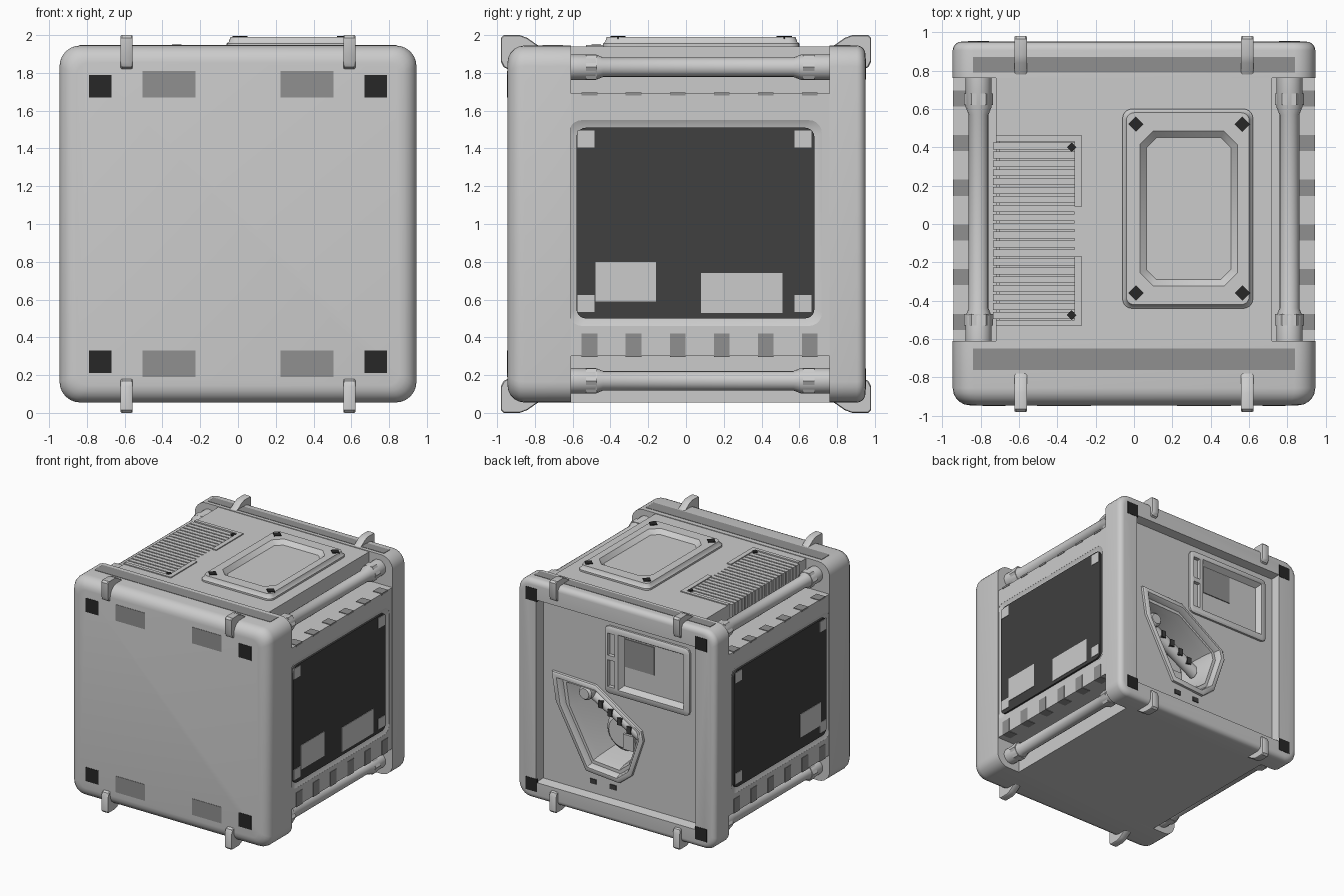
import bpy, bmesh, math

if "Cube" in bpy.data.objects:
    bpy.data.objects.remove(bpy.data.objects["Cube"])

BLACK, DARK, MID, LIGHT = (.02, .02, .02, 1), (.05, .05, .05, 1), (.28, .28, .28, 1), (.62, .62, .62, 1)
mats = {}


def paint(o, color):
    if color is None:
        return
    if color not in mats:
        mats[color] = bpy.data.materials.new("tone_%d" % len(mats))
        mats[color].diffuse_color = color
    o.data.materials.append(mats[color])


def soften(o, angle=35):
    o.data.shade_smooth()
    o.data.set_sharp_from_angle(angle=math.radians(angle))


def loft(name, axis, sections, color=None, caps=(True, True), smooth=35):
    """Skin a list of (position on axis, 2D loop) sections into one mesh."""
    place = {'x': lambda t, u, v: (t, u, v), 'y': lambda t, u, v: (u, t, v),
             'z': lambda t, u, v: (u, v, t)}[axis]
    bm = bmesh.new()
    rings = [[bm.verts.new(place(t, u, v)) for u, v in pts] for t, pts in sections]
    for a, b in zip(rings, rings[1:]):
        for i in range(len(a)):
            j = (i + 1) % len(a)
            bm.faces.new((a[i], a[j], b[j], b[i]))
    if caps[0]:
        bm.faces.new(rings[0])
    if caps[1]:
        bm.faces.new(rings[-1])
    bmesh.ops.recalc_face_normals(bm, faces=bm.faces)
    me = bpy.data.meshes.new(name)
    bm.to_mesh(me)
    bm.free()
    o = bpy.data.objects.new(name, me)
    bpy.context.collection.objects.link(o)
    paint(o, color)
    if smooth:
        soften(o, smooth)
    return o


def rrect(x0, x1, y0, y1, r=0, n=5, inset=0):
    """Rectangle loop with optional rounded (n > 1) or chamfered (n = 1) corners."""
    x0, x1, y0, y1, r = x0 + inset, x1 - inset, y0 + inset, y1 - inset, max(r - inset * .5, 0)
    if r == 0:
        return [(x0, y0), (x1, y0), (x1, y1), (x0, y1)]
    out = []
    for k, (cx, cy) in enumerate([(x1 - r, y1 - r), (x0 + r, y1 - r), (x0 + r, y0 + r), (x1 - r, y0 + r)]):
        for i in range(n + 1):
            a = math.pi / 2 * (k + i / n)
            out.append((cx + r * math.cos(a), cy + r * math.sin(a)))
    return out


def circle(cx, cy, r, n=16):
    return [(cx + r * math.cos(2 * math.pi * i / n), cy + r * math.sin(2 * math.pi * i / n)) for i in range(n)]


def scaled(pts, s):
    cx, cy = (sum(c) / len(pts) for c in zip(*pts))
    return [(cx + (x - cx) * s, cy + (y - cy) * s) for x, y in pts]


def box(name, x0, x1, y0, y1, z0, z1, color=None):
    return loft(name, 'z', [(z0, rrect(x0, x1, y0, y1)), (z1, rrect(x0, x1, y0, y1))], color, smooth=0)


def cut(objs, cutter):
    for o in objs:
        m = o.modifiers.new("cut", 'BOOLEAN')
        m.operation, m.solver, m.object = 'DIFFERENCE', 'EXACT', cutter
        ev = o.evaluated_get(bpy.context.evaluated_depsgraph_get())
        me = bpy.data.meshes.new_from_object(ev)
        o.modifiers.clear()
        o.data = me
        soften(o)
    bpy.data.objects.remove(cutter)


# Main body: square section with a notch along each long edge
half = [(.72, .055), (.72, .3), (.94, .3), (.94, 1.69), (.72, 1.69), (.72, 1.94)]
profile = half + [(-x, z) for x, z in reversed(half)]
body = loft("body", 'y', [(-.63, profile), (.77, profile)])


# Front cap and back frame: rounded slabs with rounded outer edges
def slab(name, inner, outer, r):
    d = 1 if outer > inner else -1
    secs = [(inner, 0)] + [(outer - d * r * (1 - math.sin(a)), r * (1 - math.cos(a)))
                           for a in [math.pi / 2 * i / 5 for i in range(6)]]
    return loft(name, 'y', [(y, rrect(-.945, .945, .055, 1.945, .11, 6, i)) for y, i in secs])


front_cap = slab("front_cap", -.61, -.945, .09)
back_frame = slab("back_frame", .76, .95, .045)

# Side panels: nearly flush dark panels inside a shallow bevelled groove
for s, side in ((1, "right"), (-1, "left")):
    outer, inner = rrect(-.62, .72, .46, 1.55, .07), rrect(-.62, .72, .46, 1.55, .07, 5, .04)
    cut([body], loft("cutter", 'x', [(s * .99, outer), (s * .939, outer), (s * .918, inner)]))
    loft(side + "_panel", 'x', [(s * .9, inner), (s * .934, inner)], DARK)
    rects = [(y, y + .09, z, z + .09) for y in (-.575, .575) for z in (.535, 1.405)]
    rects += [(-.48, -.16, .59, .8), (.08, .51, .53, .74)] if s > 0 else [(-.5, -.22, .6, .8)]
    for i, r in enumerate(rects):
        loft("%s_panel_label_%d" % (side, i), 'x', [(s * .93, rrect(*r)), (s * .938, rrect(*r))], LIGHT, smooth=0)
    # Edge tubes with thicker end fittings, and teeth markings on the ledges
    for z, lvl in ((.17, "lower"), (1.83, "upper")):
        secs = [(-.62, .068), (-.48, .068), (-.44, .052), (.57, .052), (.61, .068), (.77, .068)]
        loft("%s_%s_tube" % (side, lvl), 'y', [(y, circle(s * .81, z, r)) for y, r in secs])
        for e, y in enumerate((-.5, .65)):
            c = circle(s * .81, z, .076, 6)
            loft("%s_%s_tube_nut_%d" % (side, lvl, e), 'y', [(y - .03, c), (y + .03, c)], smooth=0)
    for i in range(6):
        y = -.51 + i * .233
        a, b = sorted((s * .86, s * .944))
        c, d = sorted((s * .93, s * .944))
        box("%s_top_tooth_%d" % (side, i), a, b, y - .042, y + .042, 1.68, 1.695, MID)
        box("%s_low_tooth_%d" % (side, i), c, d, y - .042, y + .042, .296, .42, MID)
        box("%s_under_tooth_%d" % (side, i), a, b, y - .042, y + .042, .296, .31, MID)

# Clips bridging the front and back edges
clip = [(.75, .93), (.79, .95), (.84, .985), (.88, 1), (.965, 1), (.98, .985),
        (.98, .86), (.965, .83), (.935, .815), (.91, .83), (.84, .9)]
for sy, fb in ((-1, "front"), (1, "back")):
    for sz, tb in ((1, "top"), (-1, "bottom")):
        for sx in (-1, 1):
            pts = [(sy * y, 1 + sz * z) for y, z in clip]
            loft("%s_%s_clip" % (fb, tb), 'x',
                 [(sx * .59 - .032, scaled(pts, .95)), (sx * .59 - .025, pts),
                  (sx * .59 + .025, pts), (sx * .59 + .032, scaled(pts, .95))])

# Front and back corner pads and front labels
for sx in (-1, 1):
    for z in (.27, 1.73):
        box("front_corner_pad", sx * .73 - .06, sx * .73 + .06, -.948, -.94, z - .06, z + .06, BLACK)
        zz = .26 if z < 1 else 1.74
        box("front_label", sx * .365 - .14, sx * .365 + .14, -.948, -.94, zz - .07, zz + .07, MID)
        zb = .18 if z < 1 else 1.82
        box("back_corner_pad", sx * .81 - .055, sx * .81 + .055, .94, .953, zb - .055, zb + .055, BLACK)
box("front_top_strip", -.84, .84, -.76, -.65, 1.93, 1.948, MID)
box("back_top_strip", -.84, .84, .79, .87, 1.93, 1.948, MID)

# Roof hatch: tapered plate with an eight-sided sunken centre and diamond bolts
hatch = (-.06, .62, -.44, .6)
well = (.03, .54, -.325, .485)
hatch_plate = loft("roof_hatch", 'z', [(1.9, rrect(*hatch, .05)), (1.955, rrect(*hatch, .05)),
                                       (1.965, rrect(*hatch, .05, 5, .012)), (1.99, rrect(*hatch, .05, 5, .02))])
cut([hatch_plate], loft("cutter", 'z', [(2.05, rrect(*well, .07, 1)), (1.991, rrect(*well, .07, 1)),
                                        (1.955, rrect(*well, .07, 1, .035))]))
for x in (.01, .565):
    for y in (-.36, .52):
        loft("hatch_bolt", 'z', [(1.98, circle(x, y, .04, 4)), (1.996, circle(x, y, .04, 4))], BLACK, smooth=0)

# Roof radiator: ribbed top, fins showing in the left channel, brackets
cut([body], box("cutter", -.8, -.31, -.5, .43, 1.79, 2.1))
box("radiator_core", -.7, -.3, -.51, .44, 1.78, 1.928)
for i in range(20):
    y = -.4767 + i * .0465
    box("radiator_fin", -.735, -.305, y - .018, y + .018, 1.78, 1.94)
for y0, y1, e0, e1 in ((.09, .46, .43, .46), (-.53, -.17, -.53, -.5)):
    box("radiator_bracket", -.31, -.27, y0, y1, 1.93, 1.948)
    box("radiator_bracket_arm", -.72, -.29, e0, e1, 1.93, 1.948)
for y in (.4, -.475):
    loft("radiator_bolt", 'z', [(1.93, circle(-.325, y, .025, 4)), (1.95, circle(-.325, y, .025, 4))], BLACK, smooth=0)

# Back panel recess and the angular service opening
P = .875
cut([back_frame], loft("cutter", 'y', [(1.1, rrect(-.755, .765, .205, 1.78)), (.951, rrect(-.755, .765, .205, 1.78)),
                                       (P, rrect(-.74, .75, .22, 1.765))]))
port = [(.66, 1.18), (.24, 1.165), (-.2, .88), (-.22, .8), (-.11, .47), (.01, .375), (.33, .4), (.62, .93)]
cut([back_frame, body], loft("cutter", 'y', [(1.1, scaled(port, .93)), (.45, scaled(port, .93))]))
rim = [(-.02, 1.0), (.02, .99), (.028, .96), (.028, .89), (.015, .87), (-.03, .85), (-.03, .78), (-.1, .74), (-.38, .68)]
loft("service_port_rim", 'y', [(P + y, scaled(port, k)) for y, k in rim], caps=(False, True))

# Fittings inside the opening: slanted pipe, valve knob and drum
loft("port_pipe", 'x', [(.44, circle(.68, 1.0, .055)), (-.06, circle(.68, .72, .055))])
loft("port_valve", 'y', [(.55, circle(.42, 1.0, .06)), (.77, circle(.42, 1.0, .06)), (.79, circle(.42, 1.0, .045))])
loft("port_drum", 'y', [(.49, circle(.16, .68, .17, 24)), (.6, circle(.16, .68, .17, 24)), (.64, circle(.16, .68, .13, 24))])
for i in range(4):
    x = .3 - i * .09
    z = 1.0 - (.44 - x) * .56
    box("port_pipe_band", x - .02, x + .02, .71, .742, z - .03, z + .03, DARK)
box("port_label", .04, .14, .63, .66, .55, .68, LIGHT)

# Screen housing: raised frame with a screen well and two narrow windows
scr = (-.66, .15, 1.13, 1.71)
inn = (-.61, .02, 1.18, 1.66)
screen = loft("screen_housing", 'y', [(.8, rrect(*scr, .04, 2)), (P + .018, rrect(*scr, .04, 2)),
                                      (P + .028, rrect(*scr, .04, 2, .015))])
cut([screen, back_frame], loft("cutter", 'y', [(1.1, rrect(*inn)), (P + .03, rrect(*inn)),
                                               (P - .02, rrect(*inn, inset=.03))]))
for z0, z1 in ((1.19, 1.42), (1.46, 1.65)):
    cut([screen, back_frame], box("cutter", .05, .115, P - .005, 1.1, z0, z1))
box("screen_inset", -.3, -.02, P - .03, P - .012, 1.38, 1.62, MID)

# Small marks below the opening
for x in (.05, .24):
    box("port_mark", x, x + .06, P - .01, P + .008, .3, .34, DARK)

for m in bpy.data.materials:
    if m.users and not m.is_grease_pencil:
        m.use_nodes = True
        m.node_tree.nodes["Principled BSDF"].inputs["Base Color"].default_value = m.diffuse_color
